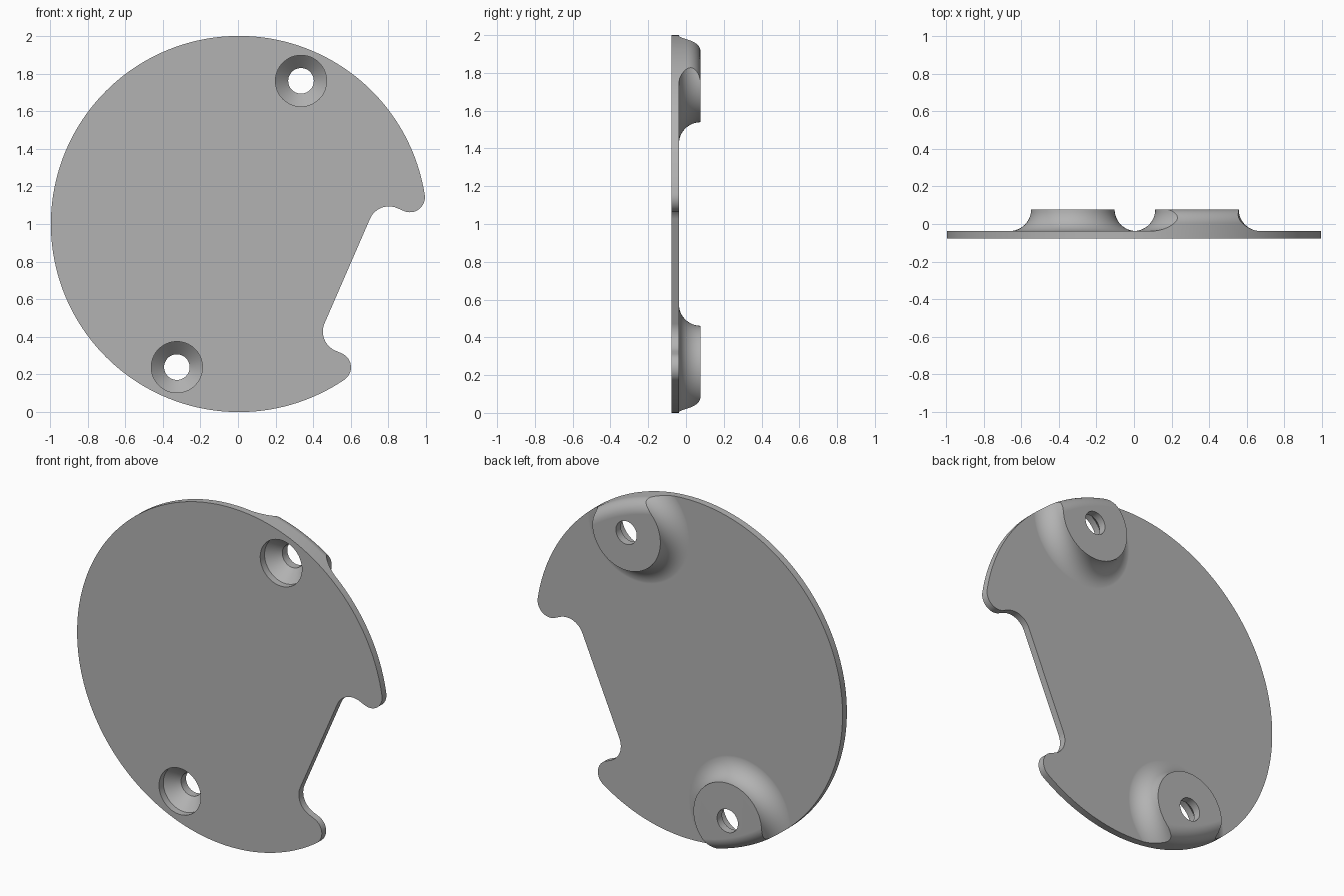
import bpy, bmesh, math
from mathutils import Vector

if "Cube" in bpy.data.objects:
    bpy.data.objects.remove(bpy.data.objects["Cube"], do_unlink=True)

CX, CZ = 0.005, 1.0            # disc centre
FRONT, BACK = -0.0775, 0.0775  # full depth
FLOOR = -0.037                 # back face of the thin plate
HOLES = [(CX + 0.33, CZ + 0.761), (CX - 0.33, CZ - 0.761)]
TILT = math.radians(-23.5)     # direction of the notch

grey = bpy.data.materials.new("plain_grey")
grey.use_nodes = True
colour = (0.45, 0.45, 0.45, 1)
grey.diffuse_color = colour
grey.node_tree.nodes["Principled BSDF"].inputs["Base Color"].default_value = colour


def arc(cx, cy, r, start, end, n):
    angles = [math.radians(start + (end - start) * i / n) for i in range(n + 1)]
    return [(cx + r * math.cos(a), cy + r * math.sin(a)) for a in angles]


def loft(name, rings):
    """Solid through matching rings of points, capped at both ends."""
    bm = bmesh.new()
    loops = [[bm.verts.new(p) for p in ring] for ring in rings]
    for a, b in zip(loops, loops[1:]):
        for i in range(len(a)):
            j = (i + 1) % len(a)
            bm.faces.new((a[i], a[j], b[j], b[i]))
    bm.faces.new(loops[0])
    bm.faces.new(loops[-1])
    bmesh.ops.recalc_face_normals(bm, faces=bm.faces)
    mesh = bpy.data.meshes.new(name)
    bm.to_mesh(mesh)
    bm.free()
    mesh.materials.append(grey)
    obj = bpy.data.objects.new(name, mesh)
    bpy.context.collection.objects.link(obj)
    return obj


def lathe(name, profile, centre, n):
    """Revolve (radius, y) points about an axis along y."""
    return loft(name, [[(centre[0] + x, y, centre[1] + z) for x, z in arc(0, 0, r, 0, 360, n)[:-1]]
                       for r, y in profile])


def prism(name, outline, y0, y1):
    return loft(name, [[(x, y, z) for x, z in outline] for y in (y0, y1)])


def cut(target, cutter):
    mod = target.modifiers.new("cut", 'BOOLEAN')
    mod.operation, mod.solver, mod.object = 'DIFFERENCE', 'EXACT', cutter
    bpy.context.view_layer.objects.active = target
    bpy.ops.object.modifier_apply(modifier=mod.name)
    bpy.data.objects.remove(cutter, do_unlink=True)


# Thick disc with a rounded back rim
R = 0.075
rim = arc(1 - R, BACK - R, R, 0, 90, 10)
plate = lathe("cover_plate", [(1, FRONT)] + rim, (CX, CZ), 192)

# Hollow out the back, leaving two filleted bosses
recess = prism("recess", [(-2, -1), (2, -1), (2, 3), (-2, 3)], FLOOR, 0.3)
F = BACK - FLOOR
fillet = arc(0.222 + F, BACK, F, 270, 180, 12)
for hole in HOLES:
    profile = [(0.222 + F, -0.2)] + [(r, y - 0.0003) for r, y in fillet] + [(0.222, 0.5)]
    cut(recess, lathe("boss_form", profile, hole, 72))
cut(plate, recess)

# Edge notch: straight floor, concave corners and round lips
lip_v, lip_r = 0.493, 0.08
lip_u = math.sqrt((1 - lip_r) ** 2 - lip_v ** 2)
meet = math.degrees(math.atan2(lip_v, lip_u))
half = arc(0.738, 0.303, 0.11, 180, 90, 12) + arc(lip_u, lip_v, lip_r, -90, meet, 16)
half.append((1.3 * math.cos(math.radians(meet)), 1.3 * math.sin(math.radians(meet))))
outline = half + [(u, -v) for u, v in reversed(half)]
c, s = math.cos(TILT), math.sin(TILT)
cut(plate, prism("notch", [(CX + u * c - v * s, CZ + u * s + v * c) for u, v in outline], -0.3, 0.3))

# Countersunk screw holes
for hole in HOLES:
    profile = [(0.136, -0.3), (0.136, -0.037), (0.068, 0.031), (0.068, 0.3)]
    cut(plate, lathe("screw_hole", profile, hole, 64))

# Smooth curved walls, crisp flat faces
bpy.ops.object.select_all(action='DESELECT')
plate.select_set(True)
bpy.context.view_layer.objects.active = plate
bpy.ops.object.shade_smooth_by_angle(angle=math.radians(30))
weighted = plate.modifiers.new("even_shading", 'WEIGHTED_NORMAL')
weighted.keep_sharp = True
